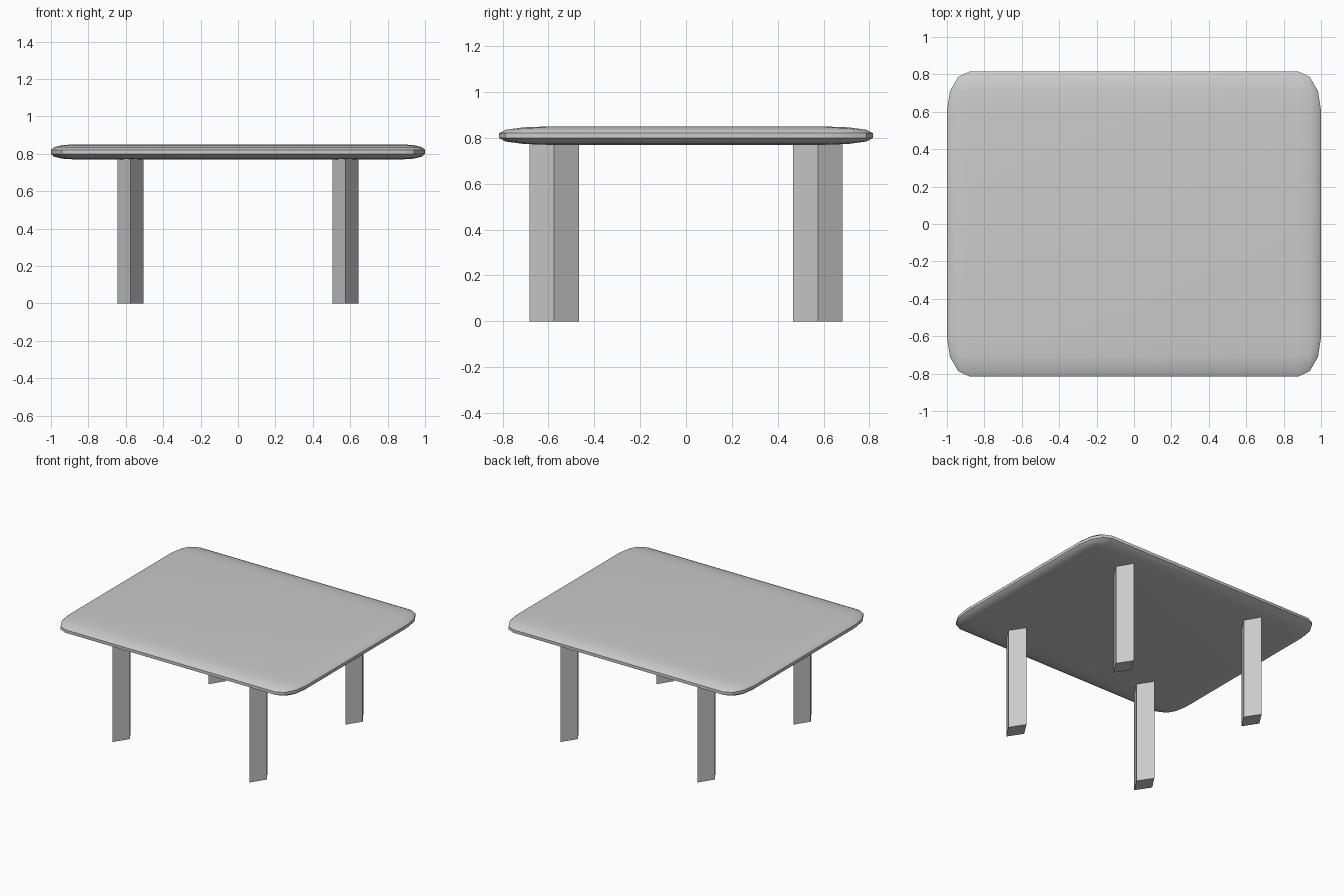
import bpy
import bmesh
from mathutils import Matrix

cube = bpy.data.objects.get("Cube")
if cube:
    bpy.data.objects.remove(cube, do_unlink=True)

# Single neutral grey finish
grey = bpy.data.materials.new("neutral grey")
grey.use_nodes = True
colour = (0.6, 0.6, 0.6, 1)
grey.diffuse_color = colour
bsdf = grey.node_tree.nodes["Principled BSDF"]
bsdf.inputs["Base Color"].default_value = colour
bsdf.inputs["Roughness"].default_value = 0.6


def add_object(name, bm):
    bmesh.ops.recalc_face_normals(bm, faces=bm.faces[:])
    mesh = bpy.data.meshes.new(name)
    bm.to_mesh(mesh)
    bm.free()
    mesh.materials.append(grey)
    obj = bpy.data.objects.new(name, mesh)
    bpy.context.collection.objects.link(obj)
    return obj


# Table top: evenly bevelled block, then squashed so its rounding is elliptical
size = (2.0, 1.63, 0.08)
rounding = (0.12, 0.21, 0.029)
bm = bmesh.new()
bmesh.ops.create_cube(bm, size=1)
bmesh.ops.scale(bm, vec=[s / r for s, r in zip(size, rounding)], verts=bm.verts)
bmesh.ops.bevel(bm, geom=bm.edges[:], offset=1, segments=3, profile=0.5,
                affect='EDGES')
bmesh.ops.scale(bm, vec=rounding, verts=bm.verts)
bmesh.ops.translate(bm, vec=(0, 0, 0.81), verts=bm.verts)
top = add_object("table_top", bm)
bpy.ops.object.select_all(action='DESELECT')
top.select_set(True)
bpy.context.view_layer.objects.active = top
bpy.ops.object.shade_smooth_by_angle(angle=0.524)

# Legs: diamond-section posts reaching into the top
leg_height = 0.79
for side, x in (("right", -0.575), ("left", 0.575)):
    for end, y in (("front", -0.575), ("back", 0.575)):
        bm = bmesh.new()
        bmesh.ops.create_cone(bm, cap_ends=True, segments=4, radius1=1, radius2=1,
                              depth=leg_height)
        bmesh.ops.scale(bm, vec=(0.07, 0.108, 1), verts=bm.verts)
        bmesh.ops.transform(bm, matrix=Matrix.Translation((x, y, leg_height / 2)),
                            verts=bm.verts)
        add_object(f"{end}_{side}_leg", bm)
